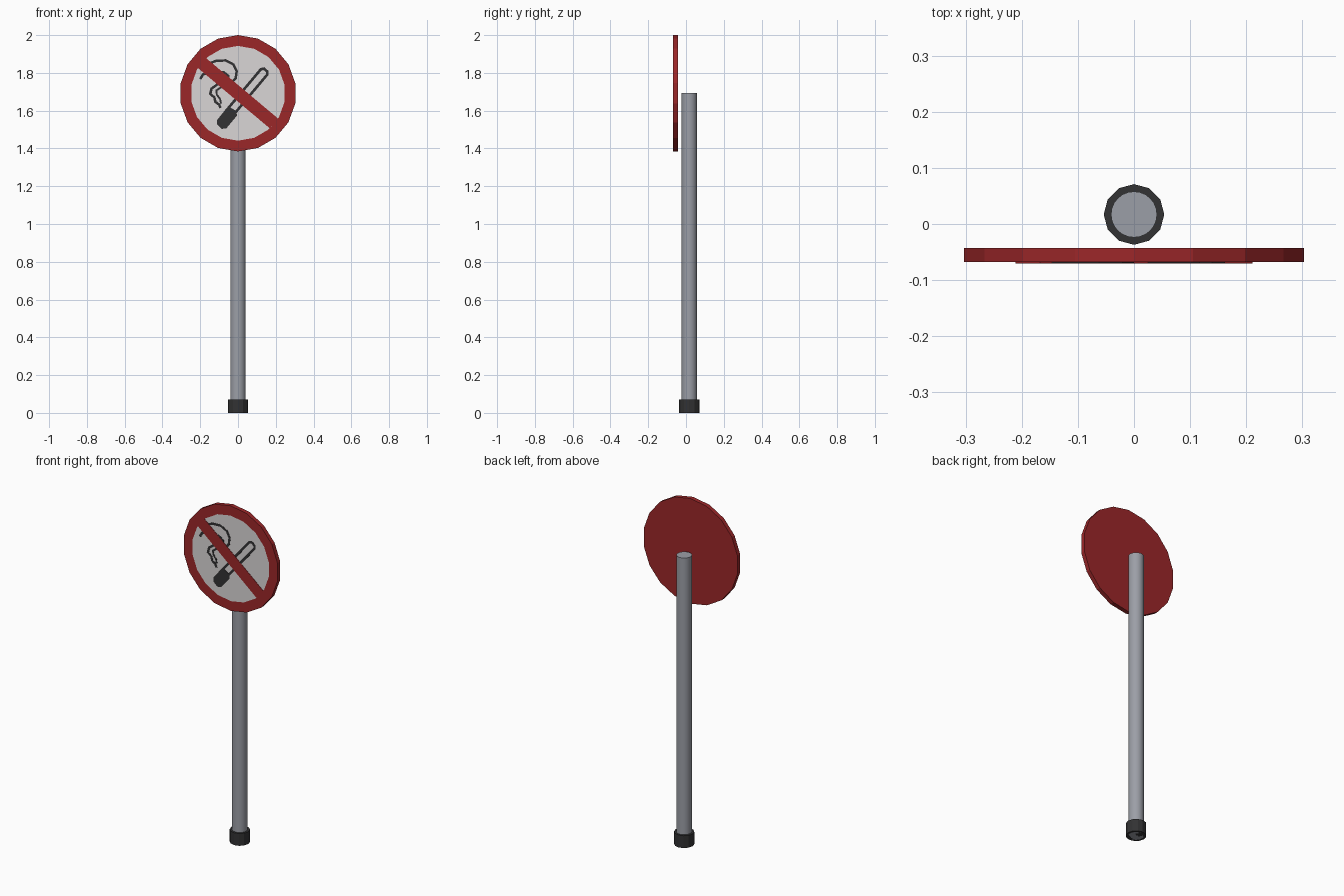
import bpy, bmesh, math
from mathutils import Vector

if "Cube" in bpy.data.objects:
    bpy.data.objects.remove(bpy.data.objects["Cube"])

CZ, R = 1.692, 0.308            # sign centre height and radius
BACK, FRONT = -0.043, -0.068    # sign panel depth


def material(name, rgb):
    m = bpy.data.materials.new(name)
    m.diffuse_color = (*rgb, 1)
    m.use_nodes = True
    m.node_tree.nodes["Principled BSDF"].inputs["Base Color"].default_value = m.diffuse_color
    return m


RED = material("sign red", (0.33, 0.02, 0.022))
WHITE = material("sign white", (0.70, 0.67, 0.67))
BLACK = material("dark grey", (0.032, 0.032, 0.033))
GREY = material("post grey", (0.33, 0.345, 0.385))


def finish(name, bm, *mats):
    bmesh.ops.recalc_face_normals(bm, faces=bm.faces)
    me = bpy.data.meshes.new(name)
    bm.to_mesh(me)
    bm.free()
    for m in mats:
        me.materials.append(m)
    ob = bpy.data.objects.new(name, me)
    bpy.context.collection.objects.link(ob)
    return ob


def extrude(bm, y0, y1):
    """Thicken the flat faces at y0 towards y1."""
    res = bmesh.ops.extrude_face_region(bm, geom=bm.faces[:], use_keep_orig=True)
    vs = [g for g in res["geom"] if isinstance(g, bmesh.types.BMVert)]
    bmesh.ops.translate(bm, verts=vs, vec=(0, y1 - y0, 0))


def plate(name, pts, y0, y1, mat):
    """Filled outline, points relative to the sign centre."""
    bm = bmesh.new()
    bm.faces.new([bm.verts.new((x, y0, CZ + z)) for x, z in pts])
    extrude(bm, y0, y1)
    return finish(name, bm, mat)


def stroke(name, pts, width, closed=False):
    """Painted line of constant width along a path."""
    pts = [Vector(p) for p in pts]
    n = len(pts)
    bm = bmesh.new()
    pairs = []
    for i, p in enumerate(pts):
        a = pts[i - 1] if i or closed else p
        b = pts[(i + 1) % n] if i < n - 1 or closed else p
        d1 = (p - a) if (p - a).length > 0 else (b - p)
        d2 = (b - p) if (b - p).length > 0 else (p - a)
        d1, d2 = d1.normalized(), d2.normalized()
        t = (d1 + d2).normalized()
        off = Vector((-t.y, t.x)) * width / 2 / max(t.dot(d1), 0.5)
        pairs.append([bm.verts.new((q.x, FRONT, CZ + q.y)) for q in (p + off, p - off)])
    for i in range(n if closed else n - 1):
        (a, b), (c, d) = pairs[i], pairs[(i + 1) % n]
        bm.faces.new((a, b, d, c))
    extrude(bm, FRONT, FRONT - 0.0013)
    return finish(name, bm, BLACK)


def post(name, r, z0, z1, sides, mat):
    bm = bmesh.new()
    bmesh.ops.create_cone(bm, cap_ends=True, segments=sides, radius1=r, radius2=r, depth=z1 - z0)
    bmesh.ops.translate(bm, verts=bm.verts, vec=(0, 0.017, (z0 + z1) / 2))
    return finish(name, bm, mat)


def uv(u, v, deg=50):
    c, s = math.cos(math.radians(deg)), math.sin(math.radians(deg))
    return (u * c - v * s, u * s + v * c)


# Pole and foot
pole = post("pole", 0.041, 0.0, 1.693, 24, GREY)
for p in pole.data.polygons:
    p.use_smooth = abs(p.normal.z) < 0.5
for e in pole.data.edges:
    za, zb = (pole.data.vertices[i].co.z for i in e.vertices)
    e.use_edge_sharp = abs(za - zb) < 1e-4
post("pole_foot", 0.054, 0.0, 0.072, 12, BLACK)

# Sign disc: 18 sides, with the white field inset in the red face
bm = bmesh.new()
ring = [(R * math.sin(math.tau * i / 18), R * math.cos(math.tau * i / 18)) for i in range(18)]
bm.faces.new([bm.verts.new((x, BACK, CZ + z)) for x, z in ring])
extrude(bm, BACK, FRONT)
bmesh.ops.recalc_face_normals(bm, faces=bm.faces)
front = min(bm.faces, key=lambda f: f.calc_center_median().y)
bmesh.ops.inset_region(bm, faces=[front], thickness=0.058 * math.cos(math.pi / 18))
front.material_index = 1
finish("sign_disc", bm, RED, WHITE)

# Prohibition bar
plate("diagonal_bar", [uv(-0.034, -0.247), uv(0.034, -0.247), uv(0.034, 0.247), uv(-0.034, 0.247)],
      FRONT, FRONT - 0.002, RED)

# Cigarette: outlined tube and dark end
stroke("cigarette_outline",
       [uv(-0.11, -0.011), uv(0.175, -0.011), uv(0.188, -0.021), uv(0.188, -0.045),
        uv(0.175, -0.055), uv(-0.11, -0.055)], 0.014, True)
plate("cigarette_end",
      [uv(-0.085, -0.004), uv(-0.18, -0.006), uv(-0.198, -0.022), uv(-0.2, -0.055),
       uv(-0.182, -0.072), uv(-0.095, -0.072), uv(-0.078, -0.055)], FRONT, FRONT - 0.0013, BLACK)

# Smoke curls
stroke("smoke_top", [(-0.155, 0.157), (-0.115, 0.172), (-0.065, 0.174), (-0.025, 0.153),
                     (-0.007, 0.118), (-0.012, 0.08), (-0.035, 0.055)], 0.013)
stroke("smoke_wisp", [(-0.2, 0.075), (-0.185, 0.1), (-0.155, 0.108), (-0.12, 0.09), (-0.1, 0.07)], 0.013)
stroke("smoke_inner", [(-0.14, 0.13), (-0.11, 0.11), (-0.075, 0.112), (-0.05, 0.092), (-0.05, 0.06)], 0.011)
stroke("smoke_tail", [(-0.105, 0.05), (-0.14, 0.025), (-0.147, -0.003), (-0.125, -0.022),
                      (-0.12, -0.045), (-0.1, -0.06), (-0.092, -0.078)], 0.013)
stroke("smoke_tail_inner", [(-0.085, 0.035), (-0.115, 0.015), (-0.112, -0.008), (-0.095, -0.03),
                            (-0.09, -0.055)], 0.01)
